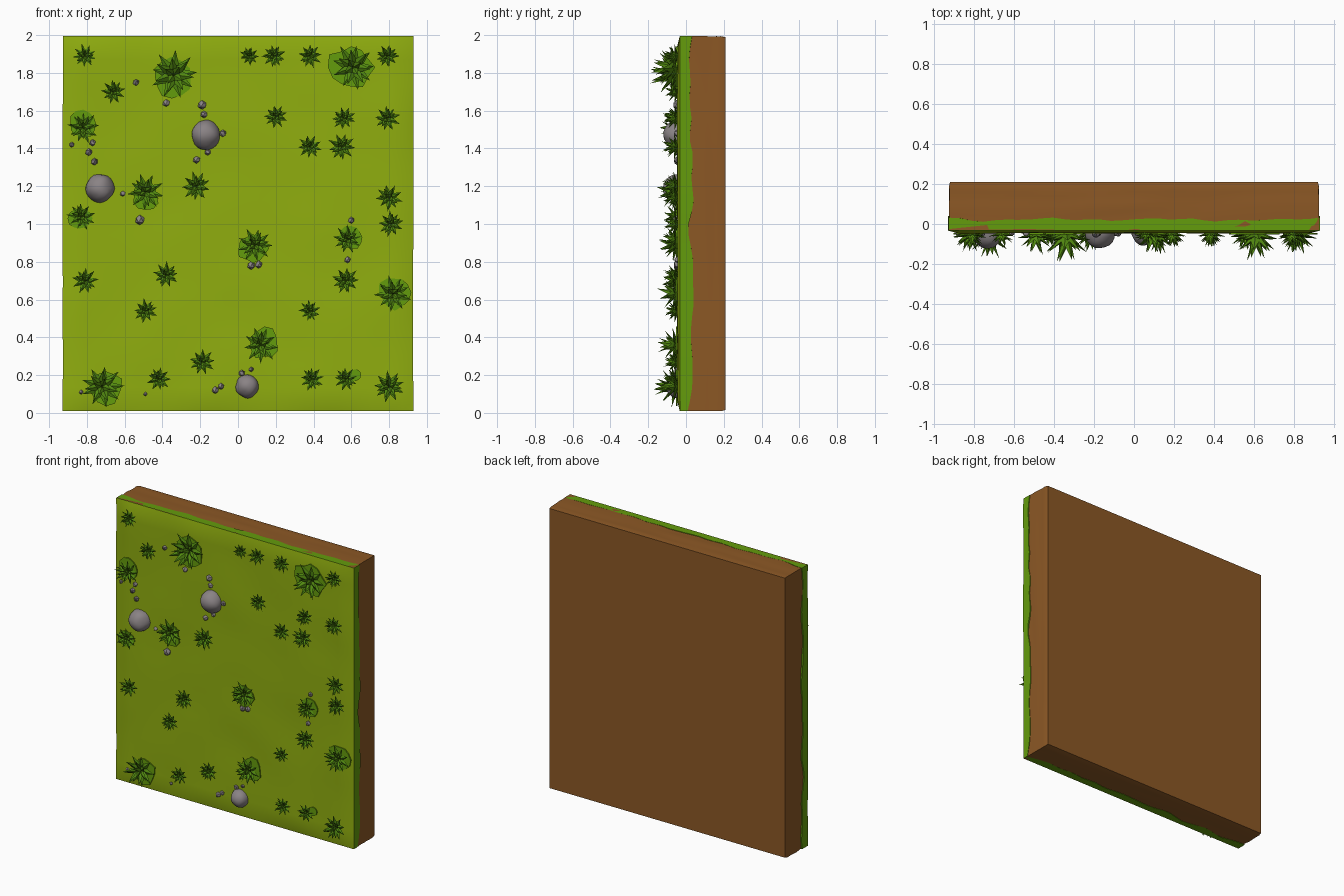
import bpy, bmesh, math, random
from mathutils import Vector, Matrix, noise

if "Cube" in bpy.data.objects:
    bpy.data.objects.remove(bpy.data.objects["Cube"])

random.seed(4)
FRONT = -0.045          # y of the grass surface


def srgb(*c):
    return tuple(((v / 255 + 0.055) / 1.055) ** 2.4 if v > 10 else v / 255 / 12.92 for v in c) + (1,)


def material(name, *c):
    m = bpy.data.materials.new(name)
    m.diffuse_color = srgb(*c)
    m.use_nodes = True
    m.node_tree.nodes["Principled BSDF"].inputs["Base Color"].default_value = m.diffuse_color
    return m


GRASS = material("meadow green", 144, 174, 15)
RIM = material("edge green", 100, 156, 12)
LEAF = material("leaf green", 82, 138, 16)
DIRT = material("earth brown", 140, 88, 37)
STONE = material("stone grey", 138, 131, 133)


def finish(bm, name, mats, smooth=None):
    me = bpy.data.meshes.new(name)
    bm.to_mesh(me)
    bm.free()
    ob = bpy.data.objects.new(name, me)
    bpy.context.collection.objects.link(ob)
    for m in mats:
        me.materials.append(m)
    if smooth:
        bpy.ops.object.select_all(action='DESELECT')
        ob.select_set(True)
        bpy.context.view_layer.objects.active = ob
        bpy.ops.object.shade_smooth_by_angle(angle=math.radians(smooth))
    return ob


# dirt slab: box with slightly worn sides and a flat back
bm = bmesh.new()
bmesh.ops.create_cube(bm, size=1)
bmesh.ops.subdivide_edges(bm, edges=bm.edges[:], cuts=9, use_grid_fill=True)
for v in bm.verts:
    p = v.co
    back = p.y > 0.49
    w = 0 if back else 0.012 * abs(noise.noise(Vector((p.x * 6, p.y * 2, p.z * 6))))
    edge = max(abs(p.x), abs(p.z)) > 0.49
    k = 0.006 if back and edge else w
    v.co = (p.x * (1.85 - 2 * k), 0.09 + p.y * 0.24, 1.002 + p.z * (1.985 - 2 * k))
finish(bm, "dirt_slab", [DIRT], 35)

# grass layer: gently bumpy front, ragged lip folded back over the sides
bm = bmesh.new()
N = 32
bmesh.ops.create_grid(bm, x_segments=N, y_segments=N, size=1)
border = [e for e in bm.edges if e.is_boundary]
bverts = {v for e in border for v in e.verts}
for v in bm.verts:
    x, z = v.co.x * 0.928, 1.002 + v.co.y * 0.992
    bump = 0.006 * noise.noise(Vector((x * 3, z * 3, 0)))
    if v in bverts:
        bump = 0.012
        x *= 1 + 0.003 * noise.noise(Vector((x * 4, z * 4, 7)))
    v.co = (x, FRONT + bump, z)
new = bmesh.ops.extrude_edge_only(bm, edges=border)["geom"]
rim_verts = [g for g in new if isinstance(g, bmesh.types.BMVert)]
rim_faces = {f for v in rim_verts for f in v.link_faces}
for v in rim_verts:
    v.co.y = 0.022 + 0.03 * noise.noise(Vector((v.co.x * 6, 3, v.co.z * 6)))
lip = [e for e in bm.edges if e.is_boundary]
new = bmesh.ops.extrude_edge_only(bm, edges=lip)["geom"]
for v in [g for g in new if isinstance(g, bmesh.types.BMVert)]:
    rim_faces.update(v.link_faces)
    v.co.x *= 0.98
    v.co.z = 1 + (v.co.z - 1) * 0.98
bmesh.ops.recalc_face_normals(bm, faces=bm.faces[:])
top = max(bm.faces, key=lambda f: -f.calc_center_median().y)
if top.normal.y > 0:
    bmesh.ops.reverse_faces(bm, faces=bm.faces[:])
for f in rim_faces:
    f.material_index = 1
finish(bm, "grass_layer", [GRASS, RIM], 40)


# spiky plants: rings of pointed, ridged leaves around a centre
def leaf(bm, base, radial, elev, length, width):
    up = Vector((0, -1, 0))
    d = radial * math.cos(elev) + up * math.sin(elev)
    n = up * math.cos(elev) - radial * math.sin(elev)
    s = d.cross(n)
    mid = base + d * length * 0.42
    a, l, r, t, u, tip = [bm.verts.new(p) for p in (
        base, mid + s * width, mid - s * width,
        mid + n * width * 0.6, mid - n * width * 0.35,
        base + d * length - n * length * 0.08)]
    for q in ((l, t), (t, r), (r, u), (u, l)):
        bm.faces.new((a, q[0], q[1]))
        bm.faces.new((tip, q[1], q[0]))


def plant(bm, x, z, r):
    base = Vector((x, FRONT + 0.004, z))
    spin = random.random() * 6.28
    for count, elev, length, wide in ((9, 22, 1.1, 0.2), (7, 48, 1.15, 0.2), (4, 74, 1.25, 0.2)):
        for i in range(count):
            a = spin + math.tau * i / count + elev
            k = random.uniform(0.9, 1.08)
            leaf(bm, base, Vector((math.cos(a), 0, math.sin(a))),
                 math.radians(elev), r * length * k, r * wide)


PLANTS = [(-.81, 1.89, .06), (-.34, 1.79, .12), (.06, 1.89, .05), (.19, 1.89, .06),
          (.38, 1.89, .06), (.61, 1.83, .115), (.79, 1.89, .06), (-.66, 1.70, .06),
          (-.82, 1.51, .08), (.20, 1.57, .06), (.56, 1.56, .06), (.79, 1.56, .065),
          (.38, 1.41, .06), (.55, 1.41, .07), (-.49, 1.17, .09), (-.22, 1.20, .075),
          (-.83, 1.04, .07), (.80, 1.14, .065), (.81, 1.00, .065), (.09, .89, .085),
          (.58, .92, .07), (-.81, .70, .065), (-.38, .73, .065), (.57, .70, .07),
          (.82, .63, .09), (-.49, .54, .06), (.38, .54, .055), (.12, .36, .09),
          (-.19, .27, .065), (-.72, .14, .105), (-.42, .18, .06), (.39, .18, .06),
          (.57, .18, .06), (.80, .14, .08)]
bm = bmesh.new()
for p in PLANTS:
    plant(bm, *p)
bmesh.ops.recalc_face_normals(bm, faces=bm.faces[:])
finish(bm, "spiky_plants", [LEAF])

# dark green ground patches under some plants
bm = bmesh.new()
for x, z, r in ((-.35, 1.77, .105), (.60, 1.83, .11), (-.82, 1.53, .07), (-.49, 1.15, .07),
                (.08, .87, .075), (.60, .93, .06), (.14, .37, .08), (.83, .64, .08),
                (.62, .20, .03), (-.70, .13, .085), (-.84, 1.03, .06)):
    m = Matrix.Translation((x, FRONT - 0.004, z)) @ Matrix.Rotation(math.pi / 2, 4, 'X')
    vs = bmesh.ops.create_cone(bm, cap_ends=True, segments=12, radius1=r, radius2=r,
                               depth=0.008, matrix=m)["verts"]
    for v in vs:
        k = 1 + 0.35 * noise.noise(Vector((v.co.x * 15, 0, v.co.z * 15)))
        v.co.x, v.co.z = x + (v.co.x - x) * k, z + (v.co.z - z) * k
finish(bm, "ground_patches", [RIM])

# boulders and pebbles half sunk into the grass
ROCKS = [(-.17, 1.47, .076), (-.73, 1.19, .076), (.05, .14, .062), (-.52, 1.02, .027),
         (-.54, 1.75, .018), (-.38, 1.64, .02), (-.19, 1.63, .025), (-.18, 1.58, .02),
         (-.08, 1.48, .02), (-.16, 1.38, .018), (-.22, 1.34, .02), (-.77, 1.43, .018),
         (-.79, 1.38, .02), (-.76, 1.33, .02), (-.88, 1.42, .015), (-.61, 1.16, .015),
         (.07, .78, .022), (.11, .785, .02), (.60, 1.02, .018), (.58, .81, .018),
         (.02, .21, .018), (.07, .23, .014), (-.12, .12, .02), (-.09, .14, .018),
         (-.49, .10, .011), (-.83, .11, .012)]
bm = bmesh.new()
for x, z, r in ROCKS:
    c = Vector((x, FRONT, z))
    vs = bmesh.ops.create_icosphere(bm, subdivisions=3 if r > .05 else 1, radius=r,
                                    matrix=Matrix.Translation(c))["verts"]
    for v in vs:
        d = v.co - c
        v.co = c + d * (1 + 0.1 * noise.noise(d / r * 1.3 + c * 9))
finish(bm, "rocks", [STONE], 40)
